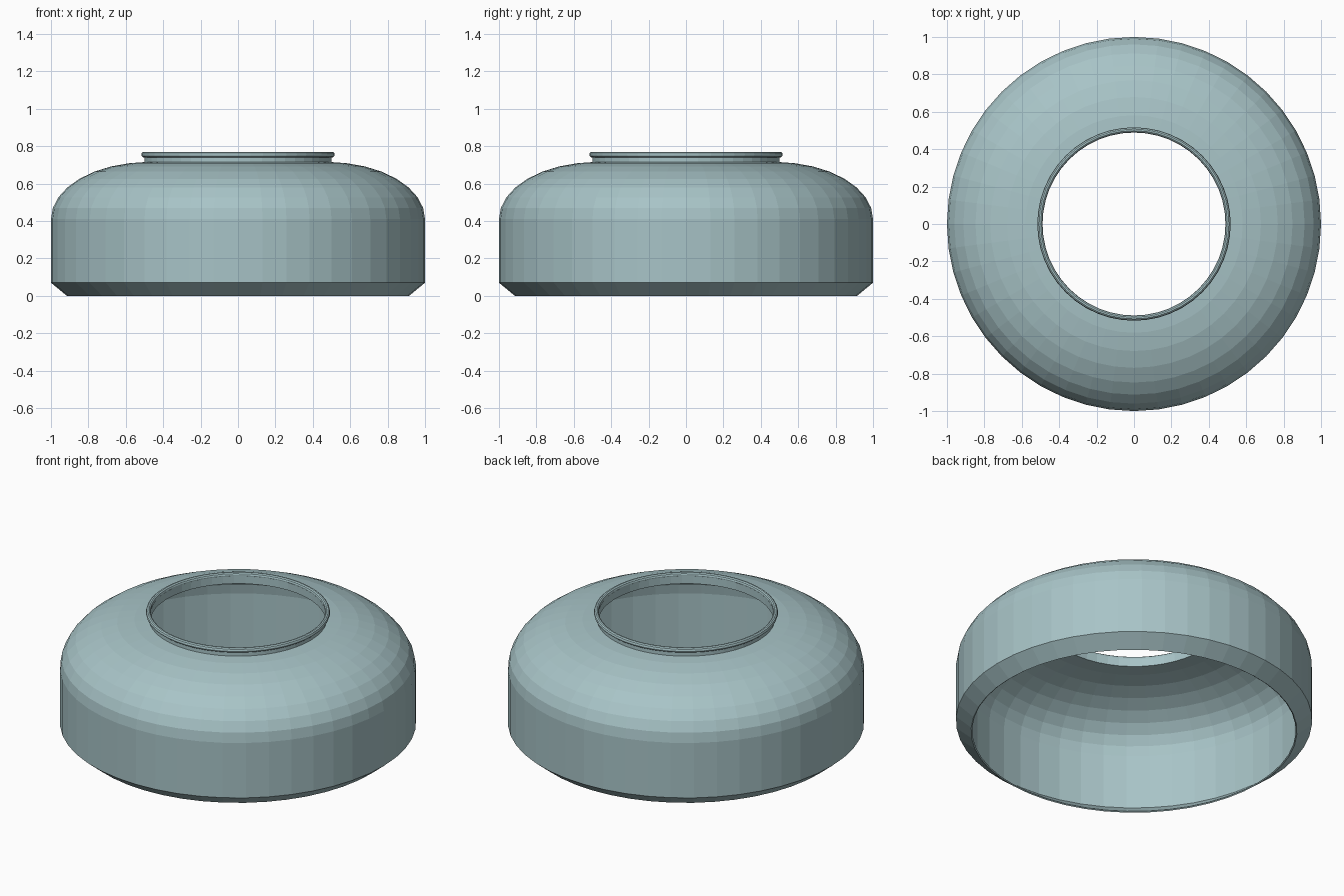
import bpy, bmesh
from math import sin, cos, pi, radians

old = bpy.data.objects.get("Cube")
if old:
    bpy.data.objects.remove(old, do_unlink=True)

SEGMENTS = 48
WALL = 0.01

glass = bpy.data.materials.new("pale blue grey")
glass.use_nodes = True
colour = (0.39, 0.55, 0.57, 1)
glass.diffuse_color = colour
glass.node_tree.nodes["Principled BSDF"].inputs["Base Color"].default_value = colour


def lathe(name, profile):
    """Revolve a closed (radius, height) profile around the z axis."""
    bm = bmesh.new()
    rings = []
    for i in range(SEGMENTS):
        a = 2 * pi * i / SEGMENTS
        rings.append([bm.verts.new((r * cos(a), r * sin(a), z)) for r, z in profile])
    n = len(profile)
    for i in range(SEGMENTS):
        here, there = rings[i], rings[(i + 1) % SEGMENTS]
        for j in range(n):
            k = (j + 1) % n
            bm.faces.new((here[j], there[j], there[k], here[k]))
    bmesh.ops.recalc_face_normals(bm, faces=bm.faces)
    mesh = bpy.data.meshes.new(name)
    bm.to_mesh(mesh)
    bm.free()
    mesh.materials.append(glass)
    obj = bpy.data.objects.new(name, mesh)
    bpy.context.collection.objects.link(obj)
    return obj


def shoulder(width, height, steps=8):
    """Quarter ellipse from the straight wall in to the neck."""
    angles = [radians(90) * i / steps for i in range(steps + 1)]
    return [(0.48 + width * cos(a), 0.41 + height * sin(a)) for a in angles]


# Shade body: chamfered foot, straight wall and domed shoulder, thin walled
outer = [(0.915, 0), (1, 0.07)] + shoulder(0.52, 0.305)
inner = [(0.908, 0.005), (1 - WALL, 0.074)] + shoulder(0.52 - WALL, 0.305 - WALL)
outer[-1] = (0.497, 0.715)
inner[-1] = (0.497, 0.705)
lathe("shade_body", outer + inner[::-1])

# Neck collar
lathe("neck_collar", [(0.5, 0.703), (0.5, 0.75), (0.49, 0.75), (0.49, 0.703)])

# Rounded bead around the top opening
bead = [(0.503 + 0.014 * cos(2 * pi * i / 10), 0.755 + 0.015 * sin(2 * pi * i / 10))
        for i in range(10)]
lathe("rim_bead", bead)
